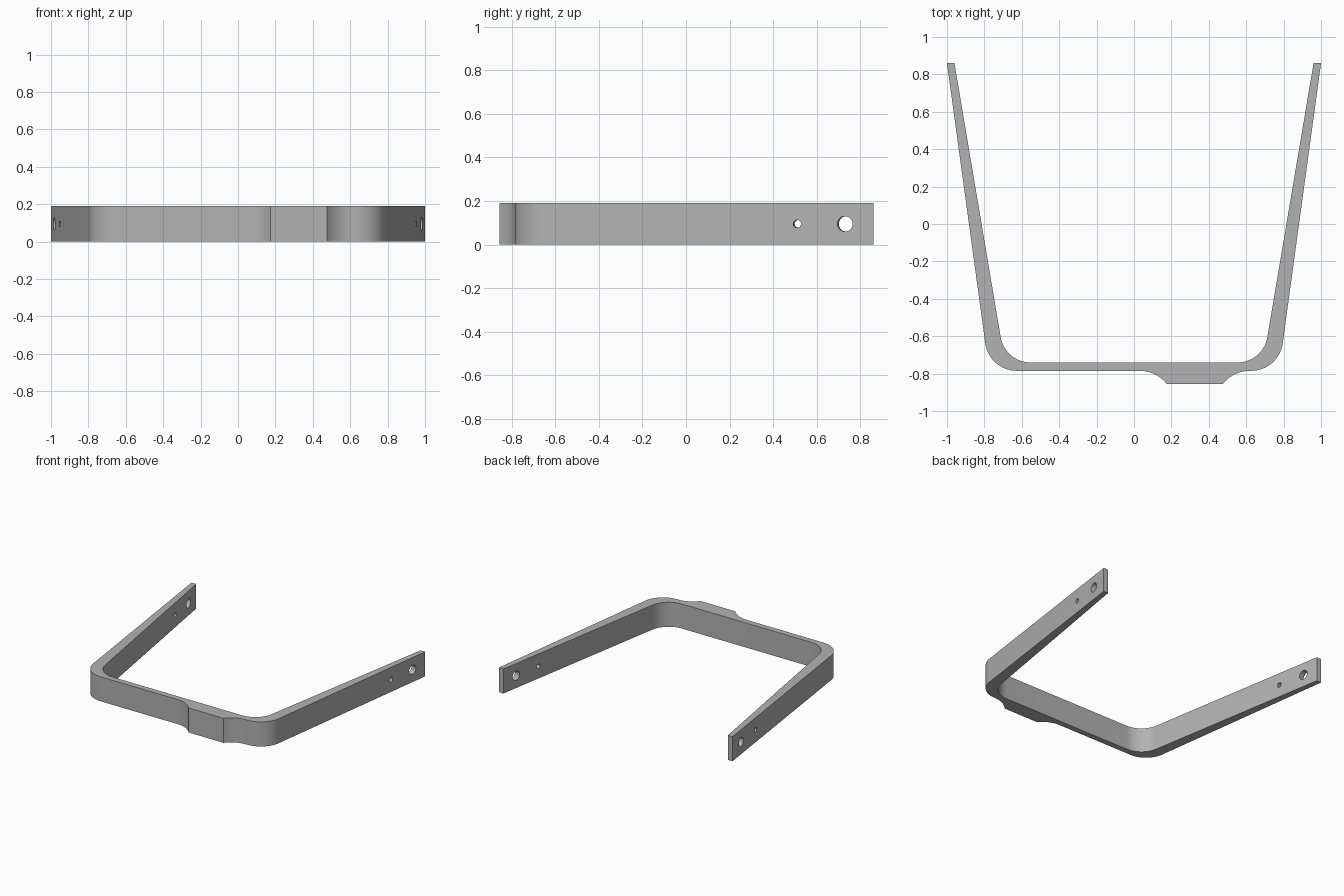
import bpy, bmesh, math
from mathutils import Vector

if "Cube" in bpy.data.objects:
    bpy.data.objects.remove(bpy.data.objects["Cube"], do_unlink=True)

HEIGHT = 0.19

steel = bpy.data.materials.new("grey_steel")
steel.use_nodes = True
GREY = (0.45, 0.45, 0.45, 1)
steel.diffuse_color = GREY
steel.node_tree.nodes["Principled BSDF"].inputs["Base Color"].default_value = GREY


def fillet(before, corner, after, radius, steps=14):
    """Arc points that round a corner."""
    corner = Vector(corner)
    a = (Vector(before) - corner).normalized()
    b = (Vector(after) - corner).normalized()
    half = a.angle(b) / 2
    centre = corner + (a + b).normalized() * radius / math.sin(half)
    start = corner + a * radius / math.tan(half) - centre
    end = corner + b * radius / math.tan(half) - centre
    turn = start.angle_signed(end)
    base = math.atan2(start.y, start.x)
    return [centre + radius * Vector((math.cos(base - turn * i / steps),
                                      math.sin(base - turn * i / steps)))
            for i in range(steps + 1)]


def mirrored(points):
    return [Vector((-p.x, p.y)) for p in reversed(points)]


# Half outlines of the bent strap, outside and inside
out_tip, out_corner = Vector((1, 0.86)), Vector((0.775, -0.785))
in_tip, in_corner = Vector((0.96, 0.86)), Vector((0.69, -0.74))
outer = [out_tip] + fillet(out_tip, out_corner, (0, -0.785), 0.17)
inner = [in_tip] + fillet(in_tip, in_corner, (0, -0.74), 0.16)

# Raised pad on the front, blended in by concave arcs
PAD_X, PAD_R = 0.325, 0.185
sweep = math.acos(1 - 0.07 / PAD_R)
flare = [Vector((0.295 - PAD_R * math.sin(sweep * i / 10),
                 -0.785 - PAD_R * (1 - math.cos(sweep * i / 10)))) for i in range(11)]
shift = Vector((PAD_X, 0))
pad = [p + shift for p in flare] + [p + shift for p in mirrored(flare)]

outline = outer + pad + mirrored(outer) + list(reversed(mirrored(inner))) + list(reversed(inner))

bm = bmesh.new()
face = bm.faces.new([bm.verts.new((p.x, p.y, 0)) for p in outline])
top = bmesh.ops.extrude_face_region(bm, geom=[face])
bmesh.ops.translate(bm, vec=(0, 0, HEIGHT),
                    verts=[g for g in top["geom"] if isinstance(g, bmesh.types.BMVert)])
bmesh.ops.recalc_face_normals(bm, faces=bm.faces)
mesh = bpy.data.meshes.new("bent_strap")
bm.to_mesh(mesh)
bm.free()
mesh.materials.append(steel)
strap = bpy.data.objects.new("bent_strap", mesh)
bpy.context.collection.objects.link(strap)

# Bolt holes square to each arm
lean = math.atan2(out_tip.x - out_corner.x, out_tip.y - out_corner.y)
cutters = []
for side in (-1, 1):
    for y, radius in ((0.51, 0.018), (0.73, 0.035)):
        x = out_tip.x - (out_tip.y - y) * math.tan(lean)
        bpy.ops.mesh.primitive_cylinder_add(
            vertices=32, radius=radius, depth=0.2, location=(side * x, y, HEIGHT / 2),
            rotation=(0, math.pi / 2, -side * lean))
        cutter = bpy.context.object
        cutter.name = "hole_cutter"
        cutter.hide_render = True
        cutter.data.materials.append(steel)
        cutters.append(cutter)
        cut = strap.modifiers.new("bolt_hole", 'BOOLEAN')
        cut.operation = 'DIFFERENCE'
        cut.solver = 'EXACT'
        cut.object = cutter

bpy.ops.object.select_all(action='DESELECT')
strap.select_set(True)
bpy.context.view_layer.objects.active = strap
for name in [m.name for m in strap.modifiers]:
    bpy.ops.object.modifier_apply(modifier=name)
for cutter in cutters:
    bpy.data.objects.remove(cutter, do_unlink=True)
bpy.ops.object.shade_smooth_by_angle(angle=math.radians(30))
